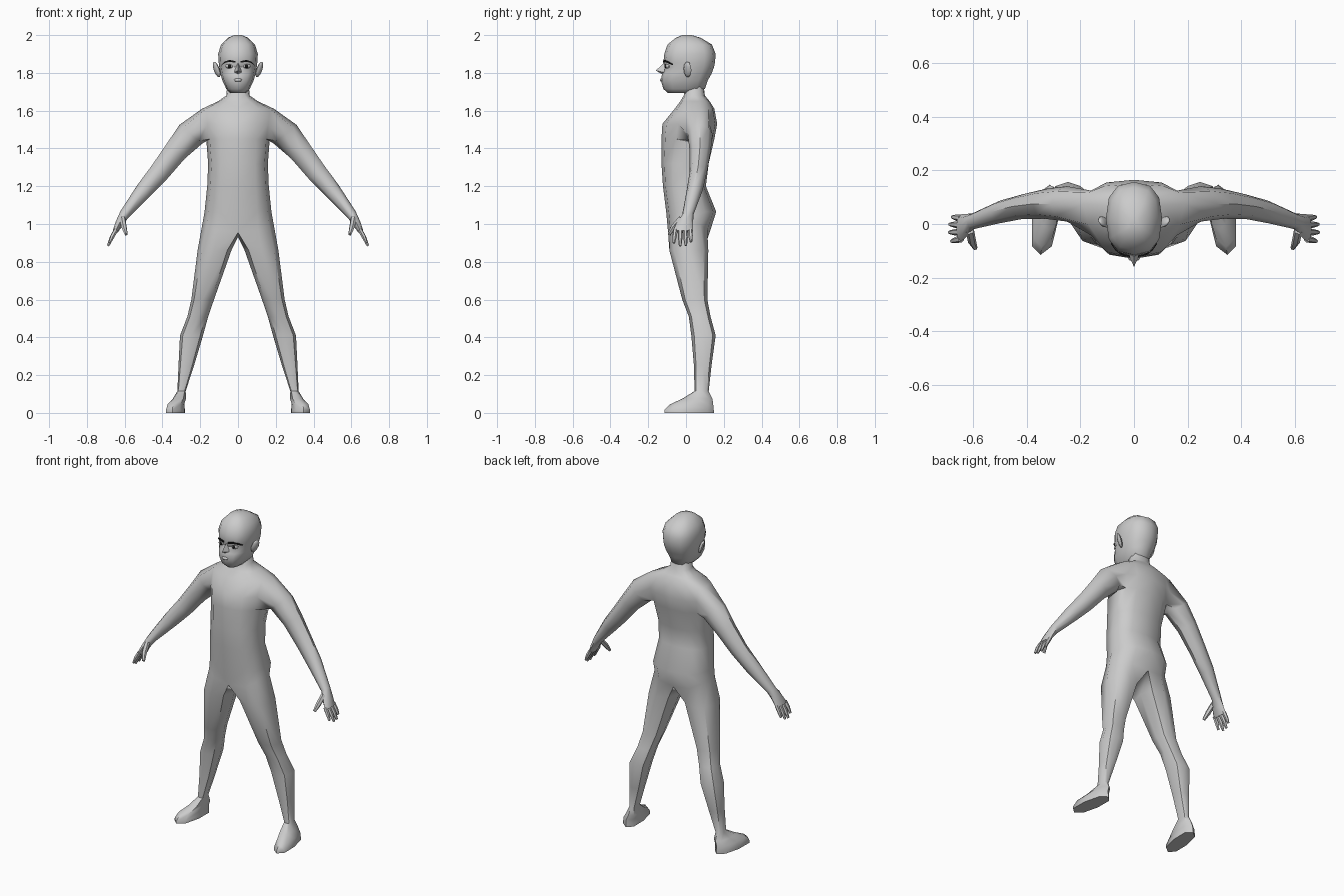
import bpy, bmesh
from math import sin, cos, radians, copysign
from mathutils import Vector, Matrix

if "Cube" in bpy.data.objects:
    bpy.data.objects.remove(bpy.data.objects["Cube"])


def power(v, p):
    return copysign(abs(v) ** p, v)


def bridge(bm, a, b, closed=True):
    n = len(a)
    for i in range(n if closed else n - 1):
        j = (i + 1) % n
        bm.faces.new((a[i], a[j], b[j], b[i]))


def loft(bm, rings, start=None, closed=True):
    """Skin a list of coordinate rings, optionally continuing from existing verts."""
    made = [start] if start else []
    for ring in rings:
        made.append([bm.verts.new(c) for c in ring])
    for a, b in zip(made, made[1:]):
        bridge(bm, a, b, closed)
    return made


def finish(name, bm, mirror=False, color=None, angle=50):
    bmesh.ops.recalc_face_normals(bm, faces=bm.faces)
    me = bpy.data.meshes.new(name)
    bm.to_mesh(me)
    bm.free()
    me.shade_smooth()
    me.set_sharp_from_angle(angle=radians(angle))
    ob = bpy.data.objects.new(name, me)
    bpy.context.collection.objects.link(ob)
    if mirror:
        ob.modifiers.new("mirror", 'MIRROR').merge_threshold = 0.0005
    if color:
        mat = bpy.data.materials.new(name)
        mat.diffuse_color = color
        mat.use_nodes = True
        mat.node_tree.nodes["Principled BSDF"].inputs["Base Color"].default_value = mat.diffuse_color
        me.materials.append(mat)
    return ob


def body_ring(z, hw, yf, yb, cs, drop=0.0, steps=7, p=0.8):
    """Cross-section running from the front middle round +x; cs is the y of the side."""
    pts = []
    for k in range(steps):
        a = radians(-90 + 30 * k)
        c, s = power(cos(a), p), power(sin(a), p)
        x = 0 if k % 6 == 0 else hw * c
        y = cs + (s * (cs - yf) if s < 0 else s * (yb - cs))
        pts.append((x, y, z - drop * s * s))
    return pts


def leg_ring(z, x0, x1, yf, yb, shear=0.0):
    cx, cy = (x0 + x1) / 2, (yf + yb) / 2
    pts = []
    for k in range(8):
        a = radians(-135 + 45 * k)
        y = power(sin(a), 0.8) * (yb - yf) / 2
        x = power(cos(a), 0.8) * (x1 - x0) / 2
        pts.append((cx + x - shear * y, cy + y, z))
    return pts


def arm_ring(c, r, ry, d):
    """Octagon across an arm that points along d in the xz plane, from its lower front."""
    d = Vector(d).normalized()
    n = Vector((-d.z, 0, d.x))
    return [Vector(c) + n * r * cos(radians(a)) + Vector((0, 1, 0)) * ry * sin(radians(a))
            for a in (225, 180, 135, 90, 45, 0, -45, -90)]


# half body, mirrored: torso and neck
bm = bmesh.new()
torso = loft(bm, [body_ring(*r) for r in (
    (1.02, .185, -.095, .125, .01, .065),
    (1.065, .177, -.105, .16, .02),
    (1.20, .163, -.122, .105, 0),
    (1.32, .158, -.13, .12, .01),
    (1.45, .168, -.13, .15, .05),
    (1.53, .18, -.125, .165, .07),
    (1.61, .19, -.06, .15, .075),
    (1.65, .105, -.03, .125, .07),
    (1.68, .062, -.012, .10, .045),
    (1.76, .055, 0, .09, .045))], closed=False)

# leg and foot continue from the hip line and a crotch point
hip = torso[0] + [bm.verts.new((0, .02, .93))]
leg = loft(bm, [leg_ring(*r) for r in (
    (.86, .035, .214, -.088, .118),
    (.60, .127, .247, -.02, .113),
    (.51, .158, .268, .015, .13),
    (.41, .185, .307, .028, .157),
    (.25, .233, .315, .042, .135),
    (.115, .277, .321, .045, .12),
    (.075, .275, .345, -.02, .14, .1),
    (.045, .285, .372, -.085, .144, .13),
    (.015, .282, .38, -.115, .147, .13),
    (0, .282, .38, -.115, .147, .13))], start=hip)
bm.faces.new(leg[-1])

# arm and palm continue from an opening in the shoulder
lo, mid, hi = torso[4:7]
opening = [lo[2], lo[3], lo[4], mid[4], hi[4], hi[3], hi[2], mid[2]]
bmesh.ops.delete(bm, geom=[mid[3]], context='VERTS')
up, down = (.64, 0, -.77), (.48, 0, -.88)
arm = loft(bm, [arm_ring(*r) for r in (
    ((.25, .075, 1.475), .078, .066, up),
    ((.33, .075, 1.385), .062, .056, up),
    ((.415, .065, 1.275), .054, .046, up),
    ((.50, .045, 1.175), .045, .042, up),
    ((.602, .01, 1.05), .027, .03, up),
    ((.63, -.008, 1.0), .021, .045, down),
    ((.65, -.017, .96), .014, .053, down))], start=opening)
bm.faces.new(arm[-1])
finish("body", bm, mirror=True)

# fingers and thumb: tapered six-sided tubes
bm = bmesh.new()


def finger(points, r):
    rings = []
    axis = (Vector(points[-1]) - Vector(points[0])).to_track_quat('Z', 'Y')
    for c, f in zip(points, (1, .95, .55)):
        rings.append([Vector(c) + axis @ Vector((cos(radians(60 * i)), sin(radians(60 * i)), 0)) * r * f
                      for i in range(6)])
    made = loft(bm, rings)
    bm.faces.new(made[0])
    bm.faces.new(made[-1])


for y0, y1, tip in ((.022, .026, .905), (-.004, -.001, .887), (-.03, -.031, .884), (-.056, -.064, .90)):
    drop = .97 - tip
    finger([(.645, y0, .97), (.645 + drop * .28, (y0 + y1) / 2, .97 - drop * .5),
            (.645 + drop * .5, y1, tip)], .0125)
finger([(.612, -.025, 1.03), (.604, -.065, .985), (.592, -.09, .945)], .016)
finish("fingers", bm, mirror=True)

# head
bm = bmesh.new()
head = loft(bm, [body_ring(*r, steps=12) for r in (
    (1.693, .04, -.095, .05, -.01),
    (1.715, .062, -.12, .10, .0),
    (1.76, .083, -.133, .115, .0),
    (1.795, .093, -.127, .135, .01),
    (1.83, .099, -.108, .148, .02),
    (1.853, .102, -.12, .153, .02),
    (1.90, .105, -.115, .157, .02),
    (1.95, .09, -.098, .137, .02),
    (1.985, .055, -.055, .08, .01),
    (2.0, .02, -.02, .03, .0))])
# body_ring pins every sixth point to the middle line, front and back
bm.faces.new(head[0])
bm.faces.new(head[-1])
finish("head", bm)


def ball(name, loc, scale, rot=(0, 0, 0), seg=8, mirror=True, color=None):
    bm = bmesh.new()
    bmesh.ops.create_uvsphere(bm, u_segments=seg, v_segments=6, radius=1)
    m = Matrix.Translation(loc)
    for a, ax in zip(rot, 'XYZ'):
        m = m @ Matrix.Rotation(radians(a), 4, ax)
    bm.transform(m @ Matrix.Diagonal((*scale, 1)))
    return finish(name, bm, mirror, color)


# ears, eyes, pupils, lips
BLACK = (.01, .01, .01, 1)
ball("ear", (.113, .008, 1.818), (.012, .024, .044), (0, 20, -30))
ball("eye", (.045, -.093, 1.836), (.022, .018, .014))
ball("pupil", (.045, -.108, 1.836), (.009, .006, .010), color=BLACK)
ball("lips", (0, -.13, 1.762), (.022, .009, .009), mirror=False)

# eyebrows: thin arched strips
bm = bmesh.new()
loft(bm, [[(x, y, z - h), (x, y - .006, z - h), (x, y - .006, z + h), (x, y, z + h)] for x, y, z, h in (
    (.014, -.117, 1.858, .004), (.045, -.111, 1.864, .005), (.068, -.094, 1.857, .004), (.085, -.07, 1.845, .002))])
bmesh.ops.holes_fill(bm, edges=bm.edges)
finish("eyebrow", bm, mirror=True, color=BLACK)

# nose: small wedge
bm = bmesh.new()
top, tip, base = [bm.verts.new(c) for c in ((0, -.115, 1.855), (0, -.16, 1.812), (0, -.12, 1.79))]
left, right = [bm.verts.new((s * .022, -.112, 1.802)) for s in (-1, 1)]
for f in ((top, left, tip), (top, tip, right), (left, base, tip), (tip, base, right)):
    bm.faces.new(f)
finish("nose", bm)
